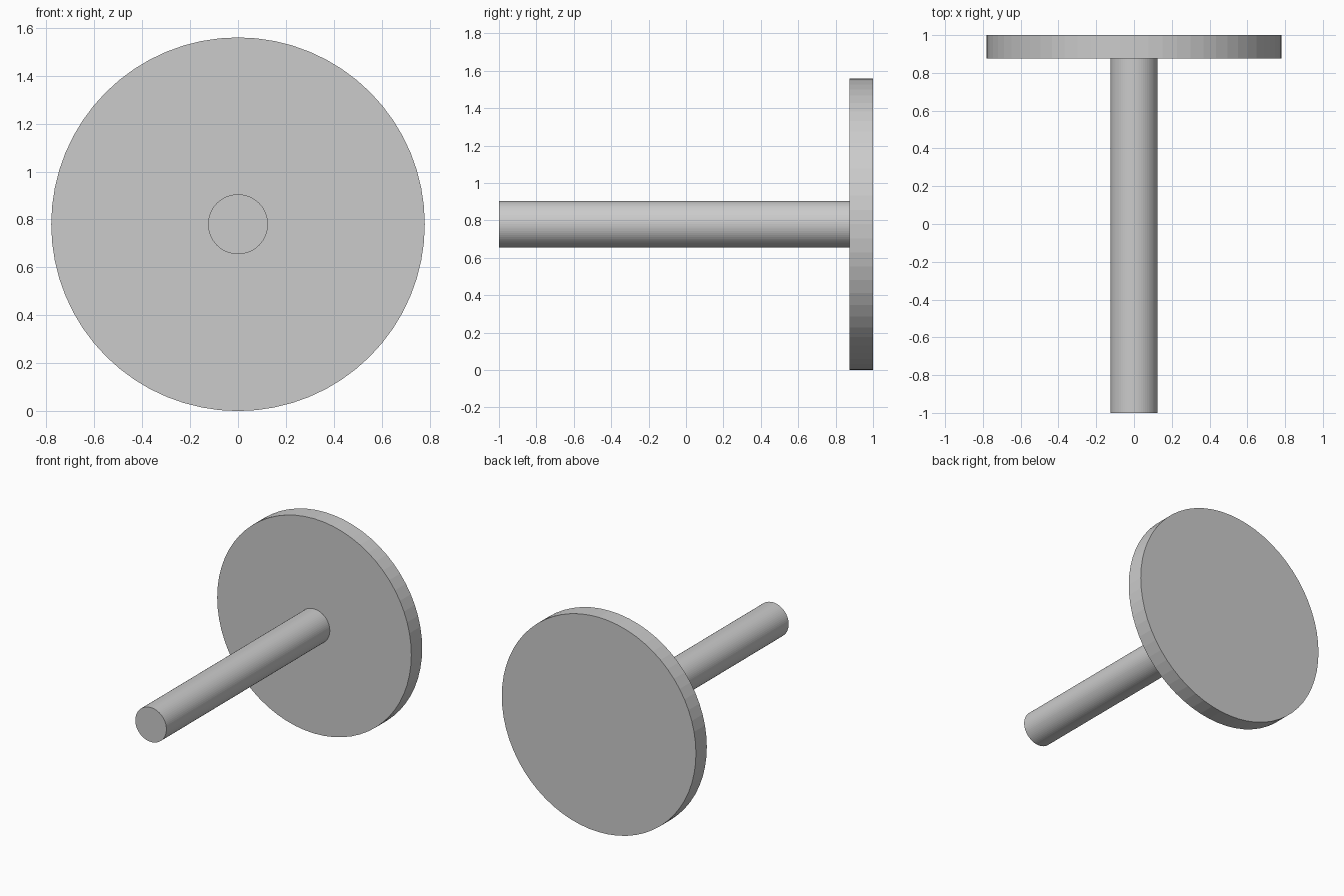
import bpy
import math

cube = bpy.data.objects.get("Cube")
if cube:
    bpy.data.objects.remove(cube, do_unlink=True)

SEGMENTS = 64
DISC_RADIUS = 0.78
ROD_RADIUS = 0.125
JOINT_Y = 0.875  # where the rod meets the disc

# Single plain grey
grey = bpy.data.materials.new("plain_grey")
grey.use_nodes = True
colour = (0.6, 0.6, 0.6, 1)
grey.diffuse_color = colour
grey.node_tree.nodes["Principled BSDF"].inputs["Base Color"].default_value = colour


def cylinder_along_y(name, radius, y_start, y_end):
    bpy.ops.mesh.primitive_cylinder_add(
        vertices=SEGMENTS, radius=radius, depth=y_end - y_start,
        location=(0, (y_start + y_end) / 2, DISC_RADIUS),
        rotation=(math.pi / 2, 0, 0))
    part = bpy.context.object
    part.name = name
    part.data.materials.append(grey)
    return part


# Round plate at the back, with the rod running forward from its centre
disc = cylinder_along_y("disc", DISC_RADIUS, JOINT_Y, 1)
rod = cylinder_along_y("rod", ROD_RADIUS, -1, JOINT_Y)
